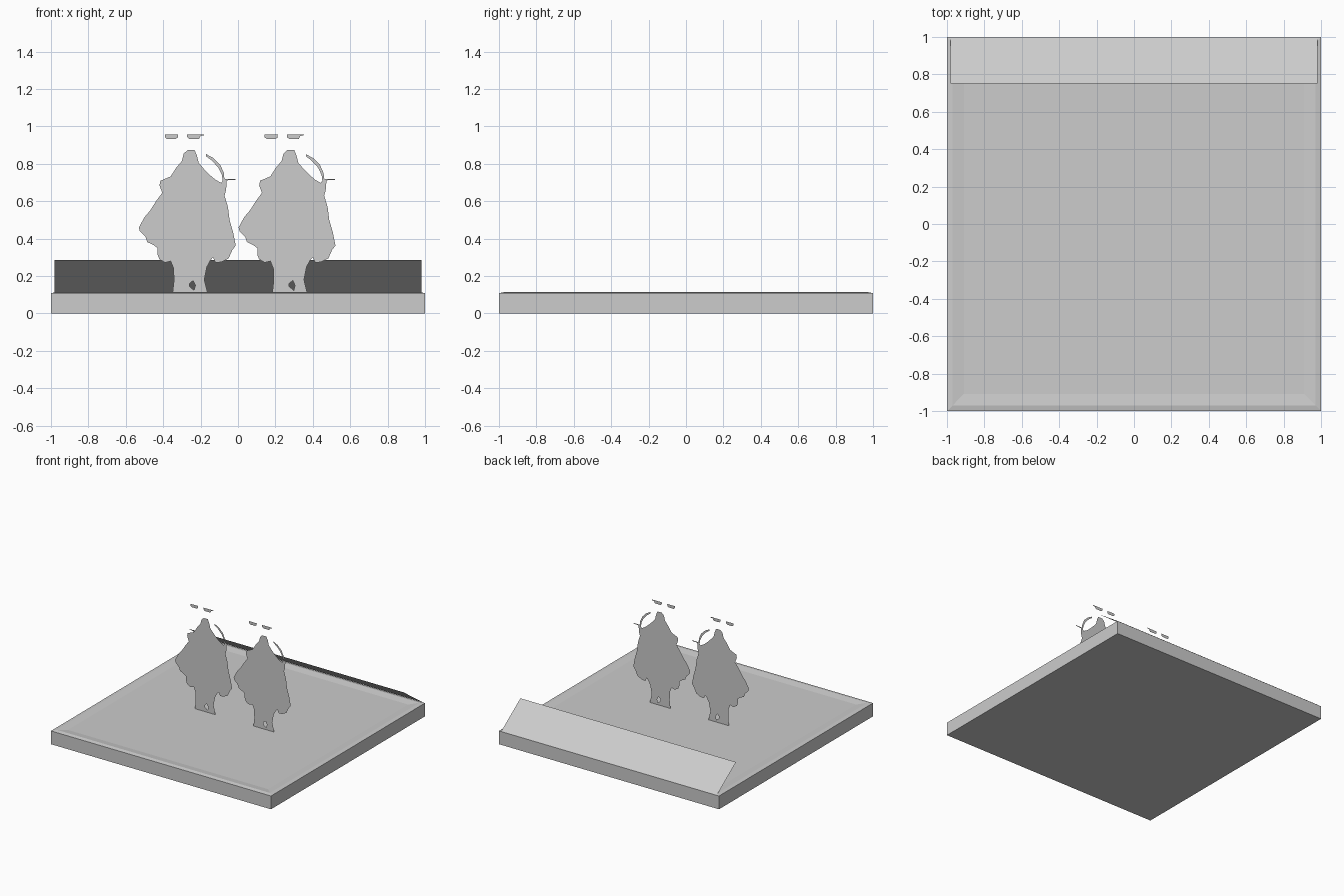
import bpy, bmesh

if "Cube" in bpy.data.objects:
    bpy.data.objects.remove(bpy.data.objects["Cube"])

grey = bpy.data.materials.new("light grey")
grey.diffuse_color = (0.604, 0.604, 0.604, 1)
grey.use_nodes = True
grey.node_tree.nodes["Principled BSDF"].inputs["Base Color"].default_value = grey.diffuse_color


def make_object(name, bm):
    mesh = bpy.data.meshes.new(name)
    bm.to_mesh(mesh)
    bm.free()
    mesh.materials.append(grey)
    obj = bpy.data.objects.new(name, mesh)
    bpy.context.collection.objects.link(obj)
    return obj


def cutout(name, *outlines):
    """Flat upright sheet; outlines after the first are holes (hundredths of a unit)."""
    bm = bmesh.new()
    for pts in outlines:
        vs = [bm.verts.new((x / 100, 0, z / 100)) for x, z in pts]
        for i, v in enumerate(vs):
            bm.edges.new((v, vs[i - 1]))
    bmesh.ops.triangle_fill(bm, use_beauty=True, edges=bm.edges[:], normal=(0, -1, 0))
    return make_object(name, bm)


# Base slab with a shallow raised rim around the top
bm = bmesh.new()
rings = []
for h, z in ((1, 0), (1, 0.109), (0.97, 0.115), (0.91, 0.107)):
    rings.append([bm.verts.new((x * h, y * h, z))
                  for x, y in ((-1, -1), (1, -1), (1, 1), (-1, 1))])
for a, b in zip(rings, rings[1:]):
    for i in range(4):
        j = (i + 1) % 4
        bm.faces.new((a[i], a[j], b[j], b[i]))
bm.faces.new(rings[0][::-1])
bm.faces.new(rings[-1])
make_object("base_slab", bm)

# Sloping sheet rising forward from the back edge
bm = bmesh.new()
bm.faces.new([bm.verts.new(p) for p in ((-0.98, 0.75, 0.287), (0.98, 0.75, 0.287),
                                        (0.98, 0.997, 0.112), (-0.98, 0.997, 0.112))])
make_object("back_sloping_sheet", bm)

# Cloaked figure silhouette, x measured from the figure's centre line
body = [(-10, 10.7), (-9.3, 17), (-9.4, 24), (-11, 28), (-14, 27.2), (-17, 29), (-18, 31.5),
        (-18, 35), (-20, 36.5), (-23.5, 38.2), (-24.5, 41), (-27.5, 44), (-28, 46),
        (-25, 51.5), (-22, 55), (-18.5, 60.5), (-15.5, 64.5), (-17, 68.5), (-16.5, 71),
        (-14, 72), (-11, 73.3), (-8, 78), (-5, 81.5), (-4, 85.5), (-2, 87.3), (1.8, 87.3),
        (3, 84.5), (4, 80.5), (7, 77), (10, 74), (13, 71.5), (16, 69.8), (17.8, 72.3),
        (19, 71), (18.6, 66), (17.8, 63), (19.6, 57), (20.5, 50), (22.5, 43), (23.8, 36.3),
        (22, 34), (20, 29.5), (16, 27.5), (13, 27.2), (11.6, 30), (10.3, 28.5), (8.4, 25),
        (7, 18), (8.8, 10.7)]
gap = [(-1, 16), (1, 17.6), (2.2, 15), (1.5, 12.4), (-1, 14.5)]
bow = [(8, 85.2), (12, 83), (15.5, 79.5), (17.5, 75), (17.7, 72), (19, 72), (23.6, 72),
       (23.6, 71.5), (19, 71.2), (16.8, 71), (16.4, 74), (14.5, 78), (11, 81.8), (8, 84)]
left_chip = [(-14, 95.8), (-7, 95.8), (-7.2, 94), (-8.5, 93.3), (-13, 93.3), (-14, 94.2)]
right_chip = [(-2.2, 95.8), (7, 95.8), (6.6, 95.1), (5, 95), (4.2, 93.3), (-1, 93.3), (-2.2, 94.4)]

parts = [cutout("cloaked_figure", body, gap), cutout("bow", bow),
         cutout("floating_chip_left", left_chip), cutout("floating_chip_right", right_chip)]

# Two matching figures side by side
for part in parts:
    part.location = (-0.25, -0.06, 0)
    twin = part.copy()
    twin.name = part.name + "_second"
    twin.location.x = 0.283
    bpy.context.collection.objects.link(twin)
